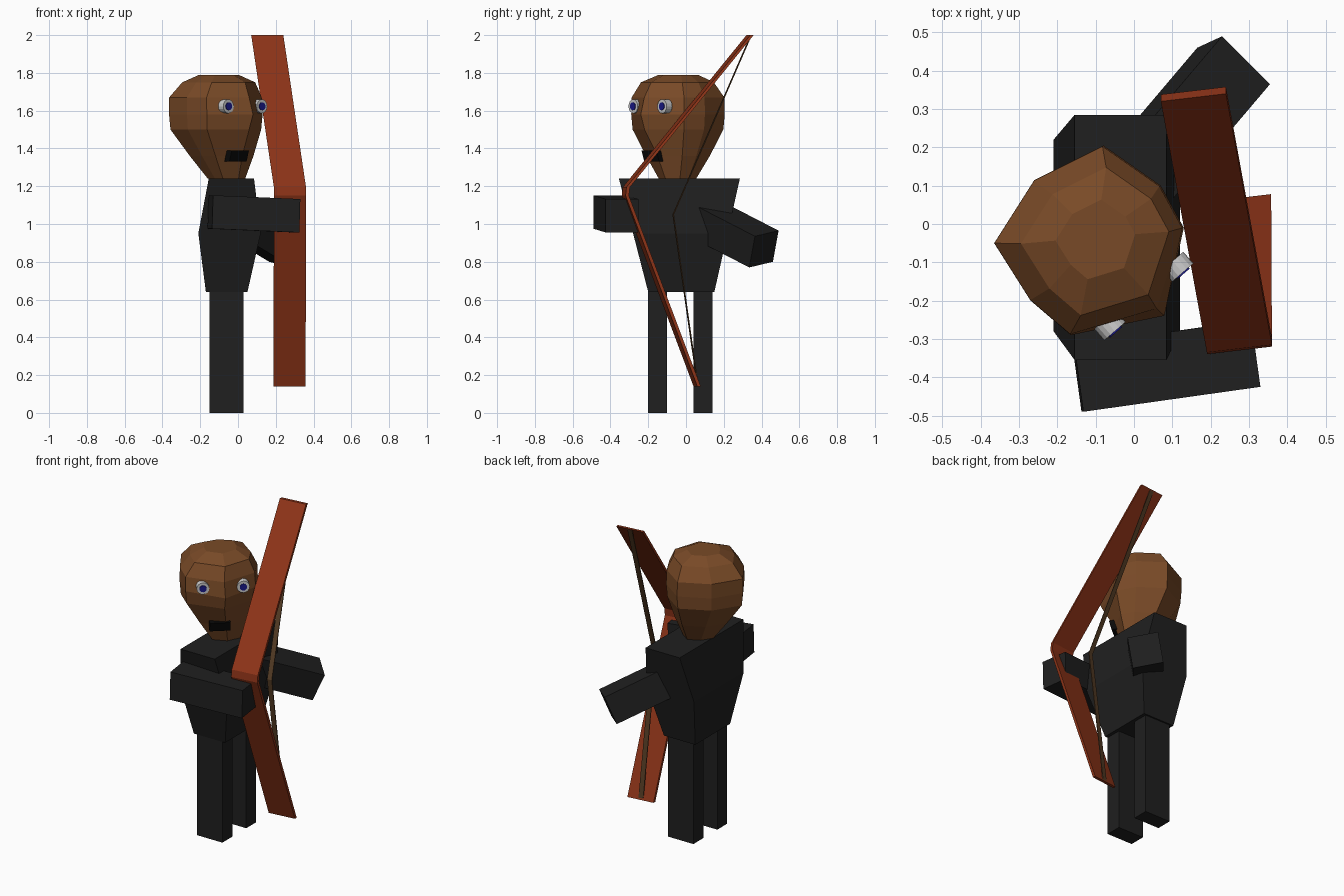
import bpy, bmesh
from mathutils import Vector, Matrix

if "Cube" in bpy.data.objects:
    bpy.data.objects.remove(bpy.data.objects["Cube"])


def material(name, rgb):
    m = bpy.data.materials.new(name)
    m.diffuse_color = (*rgb, 1)
    m.use_nodes = True
    m.node_tree.nodes["Principled BSDF"].inputs["Base Color"].default_value = m.diffuse_color
    return m


BLACK = material("black_cloth", (0.014, 0.014, 0.014))
SKIN = material("brown_skin", (0.19, 0.068, 0.02))
WOOD = material("red_wood", (0.27, 0.034, 0.009))
CORD = material("cord", (0.09, 0.045, 0.018))
WHITE = material("eye_white", (0.55, 0.55, 0.55))
BLUE = material("iris_blue", (0.01, 0.01, 0.25))
DARK = material("mouth_dark", (0.003, 0.003, 0.003))


def finish(name, bm, mat):
    bmesh.ops.recalc_face_normals(bm, faces=bm.faces)
    me = bpy.data.meshes.new(name)
    bm.to_mesh(me)
    bm.free()
    ob = bpy.data.objects.new(name, me)
    me.materials.append(mat)
    bpy.context.collection.objects.link(ob)
    return ob


def loft(name, rings, mat):
    """Skin equal-sized point rings and cap both ends."""
    bm = bmesh.new()
    vs = [[bm.verts.new(p) for p in r] for r in rings]
    n = len(vs[0])
    for a, b in zip(vs, vs[1:]):
        for i in range(n):
            j = (i + 1) % n
            bm.faces.new((a[i], a[j], b[j], b[i]))
    bm.faces.new(vs[0])
    bm.faces.new(vs[-1])
    return finish(name, bm, mat)


def rect(x0, x1, y0, y1, z):
    return [(x0, y0, z), (x1, y0, z), (x1, y1, z), (x0, y1, z)]


def block(name, corner, a, b, c, mat):
    """Box from one corner and three edge vectors."""
    p, a, b, c = map(Vector, (corner, a, b, c))
    ring = [p, p + a, p + a + b, p + b]
    return loft(name, [ring, [q + c for q in ring]], mat)


def strip(name, path, width, thick, skew, mat):
    """Flat band along a path, wide in x and thin in y."""
    w = width / 2
    rings = [[(x - w, y - skew, z), (x + w, y + skew, z),
              (x + w, y + skew + thick, z), (x - w, y - skew + thick, z)]
             for x, y, z in path]
    return loft(name, rings, mat)


# legs
for side, y in (("right", -0.20), ("left", 0.04)):
    loft(side + "_leg", [rect(-0.15, 0.03, y, y + 0.10, z) for z in (0, 0.65)], BLACK)

# torso
loft("torso", [rect(-0.17, 0.05, -0.20, 0.15, 0.64),
               rect(-0.21, 0.12, -0.28, 0.22, 0.95),
               rect(-0.155, 0.085, -0.355, 0.285, 1.24)], BLACK)

# arms
block("right_arm", (-0.137, -0.49, 0.975), (0.462, 0.065, -0.02),
      (-0.024, 0.173, 0), (0.005, 0, 0.177), BLACK)
block("left_arm", (0.165, 0.46, 0.80), (0.125, -0.125, -0.03),
      (0.065, 0.03, 0.165), (-0.28, -0.33, 0.17), BLACK)

# head: one outline scaled and shifted at each height, nose vertex last
outline = [(0.13, -0.01), (0.07, 0.10), (-0.08, 0.205), (-0.26, 0.115),
           (-0.365, -0.05), (-0.27, -0.20), (-0.165, -0.29), (0.07, -0.23)]
levels = [(1.24, 0.40, -0.06, -0.045, 0.85), (1.36, 0.68, -0.085, -0.042, 0.85),
          (1.50, 0.97, -0.115, -0.042, 0.97), (1.58, 1.0, -0.115, -0.042, 1.05),
          (1.67, 0.99, -0.117, -0.042, 0.96), (1.75, 0.78, -0.10, -0.045, 0.95),
          (1.79, 0.42, -0.10, -0.04, 0.95)]
rings = []
for z, s, cx, cy, nose in levels:
    ring = []
    for i, (x, y) in enumerate(outline):
        k = s * (nose if i == len(outline) - 1 else 1)
        ring.append((cx + (x + 0.115) * k, cy + (y + 0.042) * k, z))
    rings.append(ring)
loft("head", rings, SKIN)

# eyes and mouth, aligned with the face
forward = Vector((0.655, -0.755, 0))
across = Vector((0.755, 0.655, 0))


def disc(name, centre, radius, depth, mat):
    bm = bmesh.new()
    bmesh.ops.create_cone(bm, cap_ends=True, segments=16, radius1=radius,
                          radius2=radius, depth=depth)
    rot = forward.to_track_quat('Z', 'Y').to_matrix().to_4x4()
    bm.transform(Matrix.Translation(centre) @ rot)
    return finish(name, bm, mat)


for side, x, y in (("right", -0.05, -0.28), ("left", 0.127, -0.127)):
    c = Vector((x, y, 1.623))
    disc(side + "_eye", c - forward * 0.02, 0.037, 0.04, WHITE)
    disc(side + "_iris", c, 0.021, 0.008, BLUE)
block("mouth", Vector((0.003, -0.185, 1.33)) - across * 0.06 - forward * 0.045,
      across * 0.12, forward * 0.04, forward * 0.02 + Vector((0, 0, 0.06)), DARK)

# bow limbs with a short grip between, and the drawn string
strip("bow", [(0.155, 0.33, 2.0), (0.275, -0.325, 1.195),
              (0.275, -0.33, 1.15), (0.273, 0.05, 0.14)], 0.17, 0.018, 0.01, WOOD)
strip("bow_string", [(0.155, 0.34, 1.995), (0.27, -0.07, 1.05),
                     (0.273, 0.06, 0.145)], 0.03, 0.005, 0.002, CORD)
